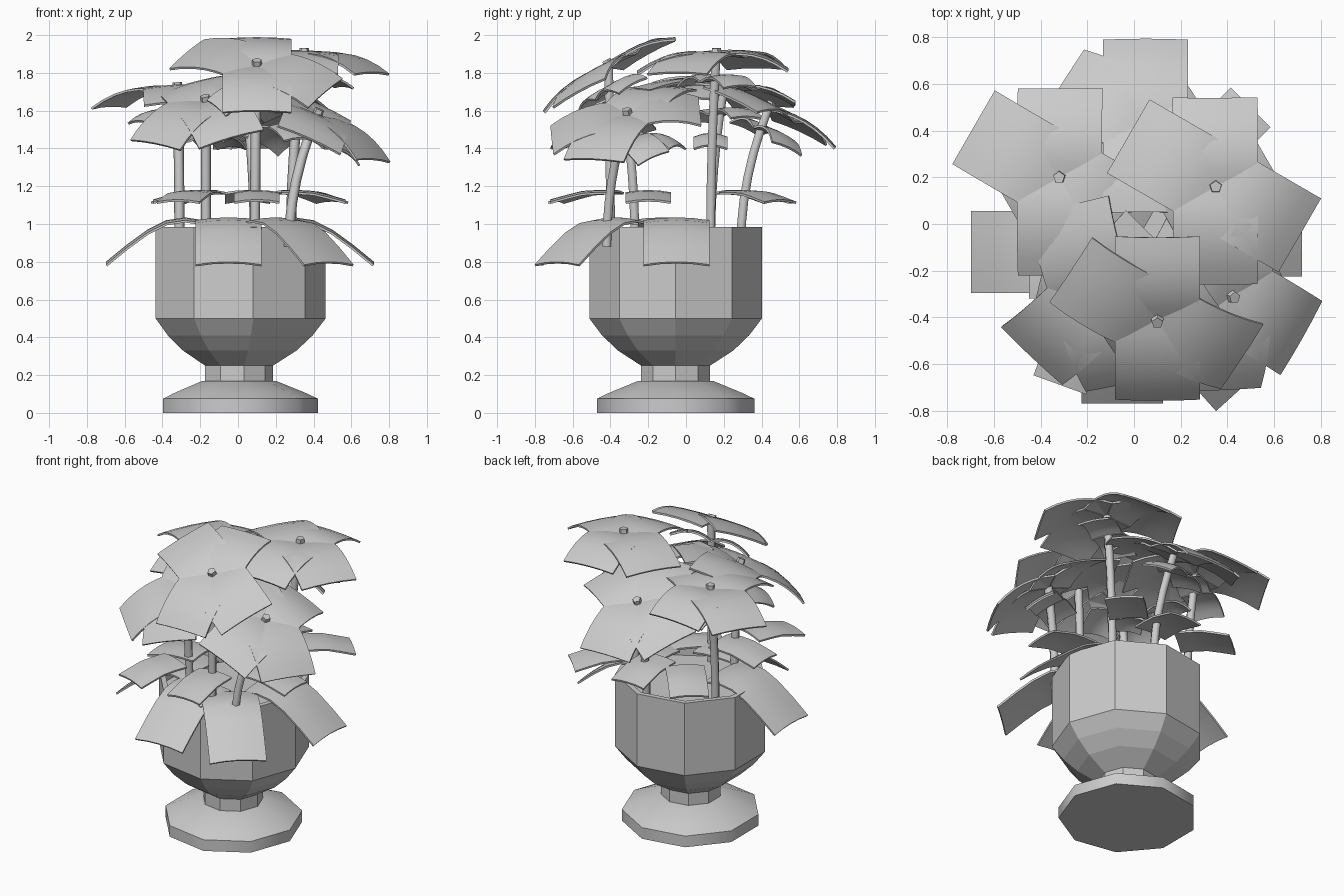
import bpy, bmesh, math
from mathutils import Matrix, Vector

if "Cube" in bpy.data.objects:
    bpy.data.objects.remove(bpy.data.objects["Cube"])

CX, CY = 0.0, -0.055


def finish(bm, name, smooth_deg=0):
    bmesh.ops.recalc_face_normals(bm, faces=bm.faces[:])
    if smooth_deg:
        for f in bm.faces:
            f.smooth = True
        for e in bm.edges:
            e.smooth = len(e.link_faces) == 2 and e.calc_face_angle(9) < math.radians(smooth_deg)
    me = bpy.data.meshes.new(name)
    bm.to_mesh(me)
    bm.free()
    ob = bpy.data.objects.new(name, me)
    bpy.context.collection.objects.link(ob)
    return ob


def loft(name, rings_data, sides, smooth_deg=0):
    """Skin horizontal rings given as (x, y, z, radius)."""
    bm = bmesh.new()
    rings = []
    for x, y, z, r in rings_data:
        rings.append([bm.verts.new((x + r * math.cos(2 * math.pi * i / sides),
                                    y + r * math.sin(2 * math.pi * i / sides), z))
                      for i in range(sides)])
    for a, b in zip(rings, rings[1:]):
        for i in range(sides):
            j = (i + 1) % sides
            bm.faces.new((a[i], a[j], b[j], b[i]))
    bm.faces.new(rings[0])
    bm.faces.new(rings[-1])
    return finish(bm, name, smooth_deg)


def lathe(name, profile, smooth_deg=0):
    return loft(name, [(CX, CY, z, r) for r, z in profile], 9, smooth_deg)


def add_leaf(bm, mat, width, path, bow=0.01):
    """Bent rectangular sheet running along local +x through (x, z) path points."""
    rows = []
    for x, z in path:
        rows.append([bm.verts.new(mat @ Vector((x, v * width / 2, z - bow * v * v)))
                     for v in (-1, -0.5, 0, 0.5, 1)])
    for a, b in zip(rows, rows[1:]):
        for i in range(4):
            bm.faces.new((a[i], b[i], b[i + 1], a[i + 1]))


def finish_leaves(bm, name):
    bmesh.ops.recalc_face_normals(bm, faces=bm.faces[:])
    bmesh.ops.solidify(bm, geom=bm.faces[:], thickness=0.012)
    return finish(bm, name, 35)


def rot_z(deg):
    return Matrix.Rotation(math.radians(deg), 4, 'Z')


def arc(length, droop, hump=0.12, n=6):
    """Leaf path that rises a little, then droops at the tip."""
    return [(length * t, hump * t - (hump + droop) * t * t) for t in (i / n for i in range(n + 1))]


# Pot: nine-sided foot, neck and bowl
lathe("pot_foot", [(0.423, 0), (0.423, 0.075), (0.36, 0.105), (0.2, 0.17), (0.185, 0.17)], 45)
lathe("pot_bowl", [(0.185, 0.165), (0.185, 0.25), (0.31, 0.33), (0.395, 0.41), (0.464, 0.50),
                   (0.464, 0.985), (0.43, 0.985), (0.43, 0.90)])

# Plants: crown tip, stem base, leaf start angle, tilt direction, tilt amount, tip droop
plants = [
    ((0.10, -0.41, 1.86), (0.09, -0.40), 90, -90, 29, 0.04),
    ((0.42, -0.31, 1.60), (0.27, -0.42), 90, -25, 27, 0.05),
    ((0.35, 0.16, 1.92), (0.28, 0.13), 90, -30, 2, 0.08),
    ((-0.32, 0.20, 1.74), (-0.31, 0.13), 90, 180, 3, 0.07),
    ((-0.17, -0.33, 1.67), (-0.17, -0.27), 45, 245, 25, 0.06),
    ((0.05, 0.44, 1.64), (0.09, 0.29), 90, 90, 25, 0.04),
]
for n, (tip, base, start, tdir, tilt, droop) in enumerate(plants, 1):
    tip = Vector(tip)
    lean = rot_z(tdir) @ Matrix.Rotation(math.radians(tilt), 4, 'Y') @ rot_z(-tdir)
    head = Matrix.Translation(tip - Vector((0, 0, 0.02))) @ lean
    # Curved stem
    b = Vector((base[0], base[1], 0.88))
    rings = []
    for i in range(7):
        t = i / 6
        p = b + (tip - b) * t * t
        rings.append((p.x, p.y, b.z + (tip.z - 0.02 - b.z) * t, 0.027))
    loft(f"stem_{n}", rings, 6, 70)
    # Crown of four broad leaves
    bm = bmesh.new()
    for a, length in ((0, 0.38), (60, 0.43), (180, 0.42), (240, 0.42)):
        if n == 6:
            length = 0.41
        add_leaf(bm, head @ rot_z(start + a), 0.365, arc(length, droop))
    finish_leaves(bm, f"crown_leaves_{n}")
    # Smaller leaves under the crown
    bm = bmesh.new()
    for a in (120, 300):
        add_leaf(bm, Matrix.Translation((0, 0, -0.13)) @ head @ rot_z(start + a),
                 0.2, arc(0.25, 0.03))
    finish_leaves(bm, f"under_leaves_{n}")
    # Bud on the crown
    bm = bmesh.new()
    bmesh.ops.create_cone(bm, cap_ends=True, segments=5, radius1=0.028, radius2=0.026, depth=0.03,
                          matrix=head @ Matrix.Translation((0, 0, 0.016)))
    finish(bm, f"bud_{n}")

# Low small leaves just above the rim: centre x, y and direction
bm = bmesh.new()
for x, y, a in [(-0.26, -0.53, 250), (0.10, -0.55, 270), (0.40, -0.20, 0),
                (-0.28, -0.20, 180), (0.05, 0.38, 90), (0.38, 0.38, 45), (-0.26, 0.36, 130)]:
    add_leaf(bm, Matrix.Translation((x, y, 1.18)) @ rot_z(a), 0.24,
             [(-0.17, 0.0), (-0.08, 0), (0, -0.005), (0.08, -0.025), (0.17, -0.05)], 0.012)
finish_leaves(bm, "low_leaves")

# Short leaves halfway up two stems
bm = bmesh.new()
for x, y, a in [(-0.27, 0.13, 0), (-0.15, -0.25, 60)]:
    add_leaf(bm, Matrix.Translation((x, y, 1.46)) @ rot_z(a), 0.18, arc(0.24, 0.04), 0.02)
finish_leaves(bm, "stem_leaves")

# Big leaves hanging over the rim: start x, y, direction
bm = bmesh.new()
for x, y, a in [(-0.05, -0.05, -90), (0.0, -0.05, 0), (0.02, -0.12, 180), (0.0, -0.15, -48)]:
    add_leaf(bm, Matrix.Translation((x, y, 0)) @ rot_z(a), 0.35,
             [(0.20, 1.02), (0.30, 1.035), (0.40, 1.02), (0.50, 0.97),
              (0.61, 0.89), (0.72, 0.80)], 0.015)
finish_leaves(bm, "rim_leaves")
